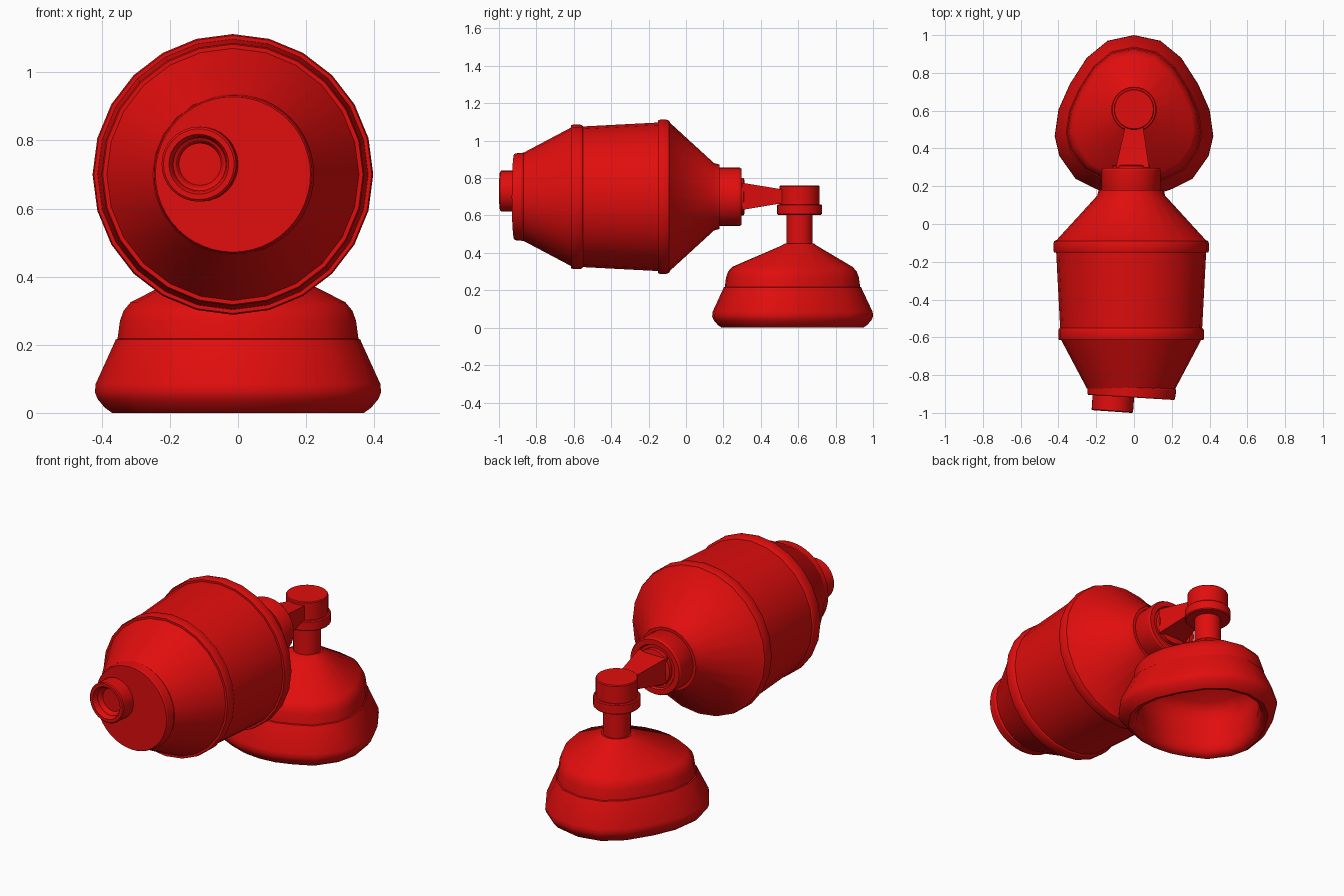
import bpy, bmesh, math
from math import sin, cos, pi
from mathutils import Matrix, Vector

cube = bpy.data.objects.get("Cube")
if cube:
    bpy.data.objects.remove(cube, do_unlink=True)

red = bpy.data.materials.new("red rubber")
red.use_nodes = True
RED = (0.75, 0.004, 0.004, 1)
red.diffuse_color = RED
red.node_tree.nodes["Principled BSDF"].inputs["Base Color"].default_value = RED


def finish(name, bm, angle=28):
    bmesh.ops.recalc_face_normals(bm, faces=bm.faces)
    mesh = bpy.data.meshes.new(name)
    bm.to_mesh(mesh)
    bm.free()
    mesh.materials.append(red)
    obj = bpy.data.objects.new(name, mesh)
    bpy.context.collection.objects.link(obj)
    bpy.ops.object.select_all(action='DESELECT')
    obj.select_set(True)
    bpy.context.view_layer.objects.active = obj
    bpy.ops.object.shade_smooth_by_angle(angle=math.radians(angle))
    return obj


def loft(name, loops, angle=28):
    """Bridge closed loops of points in order and cap both ends."""
    bm = bmesh.new()
    rings = [[bm.verts.new(p) for p in loop] for loop in loops]
    n = len(rings[0])
    for a, b in zip(rings, rings[1:]):
        for i in range(n):
            j = (i + 1) % n
            bm.faces.new((a[i], a[j], b[j], b[i]))
    bm.faces.new(rings[0])
    bm.faces.new(rings[-1])
    return finish(name, bm, angle)


def lathe(name, profile, matrix, sides=24):
    """Turn a (radius, height) profile about the local z axis."""
    loops = [[matrix @ Vector((r * cos(2 * pi * i / sides), r * sin(2 * pi * i / sides), h))
              for i in range(sides)] for r, h in profile]
    return loft(name, loops)


def along_y(x, y, z, yaw=0.0):
    return Matrix.Translation((x, y, z)) @ Matrix.Rotation(yaw, 4, 'Z') @ Matrix.Rotation(-pi / 2, 4, 'X')


# Squeeze bag with its two raised bands
lathe("squeeze_bag", [
    (0.235, -0.87), (0.37, -0.615), (0.382, -0.615), (0.386, -0.605), (0.386, -0.565),
    (0.382, -0.555), (0.376, -0.55), (0.397, -0.15), (0.408, -0.15), (0.412, -0.14),
    (0.412, -0.105), (0.407, -0.09), (0.395, -0.085), (0.18, 0.15), (0.172, 0.18)],
    along_y(-0.015, 0, 0.70))

# Slightly skewed front cap
lathe("front_cap", [(0.228, 0), (0.232, 0.006), (0.236, 0.05), (0.225, 0.07)],
      along_y(-0.015, -0.918, 0.70, -0.06), 48)

# Hollow intake port
lathe("intake_port", [
    (0.1, 0.09), (0.11, 0.085), (0.11, 0.005), (0.104, 0), (0.088, 0),
    (0.082, 0.008), (0.078, 0.03), (0.07, 0.035), (0.062, 0.05)],
    along_y(-0.115, -0.993, 0.73, -0.07), 32)

# Rear collar with stepped socket
lathe("rear_collar", [
    (0.15, 0.165), (0.156, 0.18), (0.156, 0.287), (0.15, 0.297), (0.122, 0.297),
    (0.116, 0.285), (0.1, 0.285), (0.1, 0.308), (0.09, 0.312)],
    along_y(-0.015, 0, 0.70), 32)


def rectangle(y, half_x, low, high, x=0.0):
    return [(x - half_x, y, low), (x + half_x, y, low), (x + half_x, y, high), (x - half_x, y, high)]


# Tapered arm from bag to valve
loft("valve_arm", [rectangle(0.30, 0.088, 0.63, 0.775, -0.008),
                   rectangle(0.5, 0.05, 0.663, 0.742),
                   rectangle(0.56, 0.045, 0.663, 0.742)])

# Valve body above the mask
upright = Matrix.Translation((0, 0.607, 0))
lathe("valve_stem", [(0.07, 0.42), (0.07, 0.62)], upright, 32)
lathe("valve_collar", [(0.115, 0.603), (0.12, 0.608), (0.12, 0.655), (0.115, 0.66)], upright, 32)
lathe("valve_cap", [(0.107, 0.64), (0.107, 0.755), (0.103, 0.76)], upright, 32)

# Face mask: one outline, scaled at each level, blending to a round top
half = [(0.1, 0.15), (0.2, 0.185), (0.31, 0.24), (0.395, 0.36), (0.42, 0.465),
        (0.40, 0.605), (0.34, 0.74), (0.25, 0.88), (0.14, 0.97)]
outline = [(0, 0.14)] + half + [(0, 1.0)] + [(-x, y) for x, y in reversed(half)]
MID = 0.565


def mask_loop(scale, z, blend=0.0, radius=0.08):
    loop = []
    for x, y in outline:
        a = math.atan2(y - MID, x)
        p = Vector((x * scale, MID + (y - MID) * scale, z))
        q = Vector((radius * cos(a), 0.607 + radius * sin(a), z))
        loop.append(p.lerp(q, blend))
    return loop


shell = [(0.76, 0.06), (0.79, 0.02), (0.83, 0.004), (0.88, 0), (0.93, 0.015), (0.98, 0.04),
         (1.0, 0.06), (0.995, 0.085), (0.865, 0.205), (0.855, 0.215), (0.842, 0.218),
         (0.825, 0.27), (0.80, 0.30), (0.75, 0.325)]
loops = [mask_loop(0.75, 0.4, 1, 0.05), mask_loop(0.70, 0.3), mask_loop(0.79, 0.26), mask_loop(0.81, 0.2)]
loops += [mask_loop(s, z) for s, z in shell]
loops += [mask_loop(0.75, 0.44, 0.95), mask_loop(0.75, 0.45, 1)]
loft("face_mask", loops, 36)
